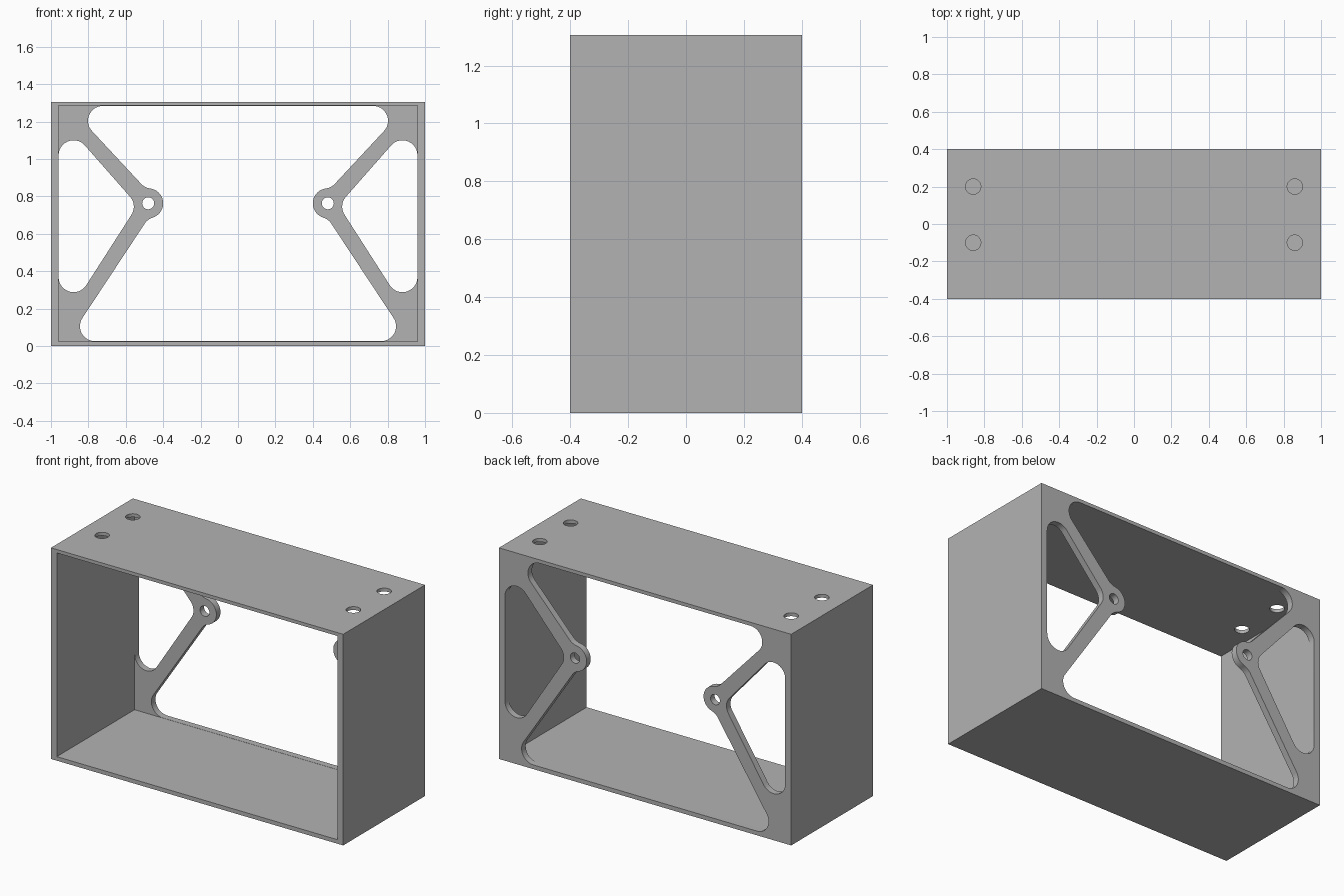
import bpy, bmesh, math
from mathutils import Vector

HEIGHT = 1.306
R = 0.08  # shared radius of corners, fillets and bosses

cube = bpy.data.objects.get("Cube")
if cube:
    bpy.data.objects.remove(cube, do_unlink=True)

grey = bpy.data.materials.new("plain_grey")
grey.use_nodes = True
grey.diffuse_color = (0.45, 0.45, 0.45, 1)
grey.node_tree.nodes["Principled BSDF"].inputs["Base Color"].default_value = grey.diffuse_color


def belt(circles, step=math.radians(7.5)):
    """Closed outline running round circles (x, z, r); negative r runs clockwise."""
    count = len(circles)
    normals = []
    for i, (x, z, r) in enumerate(circles):
        x2, z2, r2 = circles[(i + 1) % count]
        dx, dz = x2 - x, z2 - z
        cosine = max(-1, min(1, (r - r2) / math.hypot(dx, dz)))
        normals.append(math.atan2(dz, dx) - math.acos(cosine))
    outline = []
    for i, (x, z, r) in enumerate(circles):
        start = normals[i - 1]
        sign = 1 if r > 0 else -1
        sweep = (sign * (normals[i] - start)) % math.tau
        steps = max(2, math.ceil(sweep / step))
        for k in range(steps + 1):
            a = start + sign * sweep * k / steps
            p = Vector((x + r * math.cos(a), z + r * math.sin(a)))
            if not outline or (p - outline[-1]).length > 1e-4:
                outline.append(p)
    return outline


def disc(x, y, r, n=48):
    return [(x + r * math.cos(math.tau * i / n), y + r * math.sin(math.tau * i / n)) for i in range(n)]


def rect(x, low, high):
    return [(-x, low), (x, low), (x, high), (-x, high)]


def mirrored(circles):
    return [(-x, z, r) for x, z, r in reversed(circles)]


def prism(name, outline, low, high, axis="y"):
    """Extrude a flat outline along y or z."""
    place = (lambda a, b, t: (a, t, b)) if axis == "y" else (lambda a, b, t: (a, b, t))
    bm = bmesh.new()
    face = bm.faces.new([bm.verts.new(place(a, b, low)) for a, b in outline])
    moved = bmesh.ops.extrude_face_region(bm, geom=[face])["geom"]
    shift = Vector(place(0, 0, high - low))
    bmesh.ops.translate(bm, vec=shift, verts=[v for v in moved if isinstance(v, bmesh.types.BMVert)])
    bmesh.ops.recalc_face_normals(bm, faces=bm.faces)
    mesh = bpy.data.meshes.new(name)
    bm.to_mesh(mesh)
    bm.free()
    mesh.materials.append(grey)
    obj = bpy.data.objects.new(name, mesh)
    bpy.context.collection.objects.link(obj)
    return obj


def cut(target, cutter):
    cutter.hide_render = True
    mod = target.modifiers.new("cut", "BOOLEAN")
    mod.operation = "DIFFERENCE"
    mod.solver = "EXACT"
    mod.object = cutter
    bpy.ops.object.select_all(action="DESELECT")
    bpy.context.view_layer.objects.active = target
    target.select_set(True)
    bpy.ops.object.modifier_apply(modifier=mod.name)
    bpy.data.objects.remove(cutter, do_unlink=True)


# Box body, hollowed from the front and leaving a thin back panel
body = prism("bracket_body", rect(1, 0, HEIGHT), -0.4, 0.4)
cut(body, prism("pocket", rect(0.96, 0.025, 1.285), -0.5, 0.36))

# Central opening, leaving struts that end in round bosses
bx, bz = -0.48, 0.763
left_edge = [
    (-0.722, 1.204, R),
    (bx + 0.021, bz + 0.1586, R),
    (bx, bz, -R),
    (bx + 0.048, bz - 0.1526, R),
    (-0.765, 0.106, R),
]
cut(body, prism("opening", belt(left_edge + mirrored(left_edge)), 0.3, 0.5))

# Rounded triangular windows beside the struts
window = [(-0.879, 1.02, R), (-0.879, 0.368, R), (-0.637, 0.745, R)]
for shape in (window, mirrored(window)):
    cut(body, prism("window", belt(shape), 0.3, 0.5))

# Boss holes and top mounting holes
for side in (-1, 1):
    cut(body, prism("boss_hole", disc(side * bx, bz, 0.032), 0.3, 0.5))
    for y in (-0.1, 0.2):
        cut(body, prism("top_hole", disc(side * 0.86, y, 0.041), 1.2, 1.4, "z"))

body.select_set(True)
bpy.context.view_layer.objects.active = body
bpy.ops.object.shade_smooth_by_angle(angle=math.radians(30))
